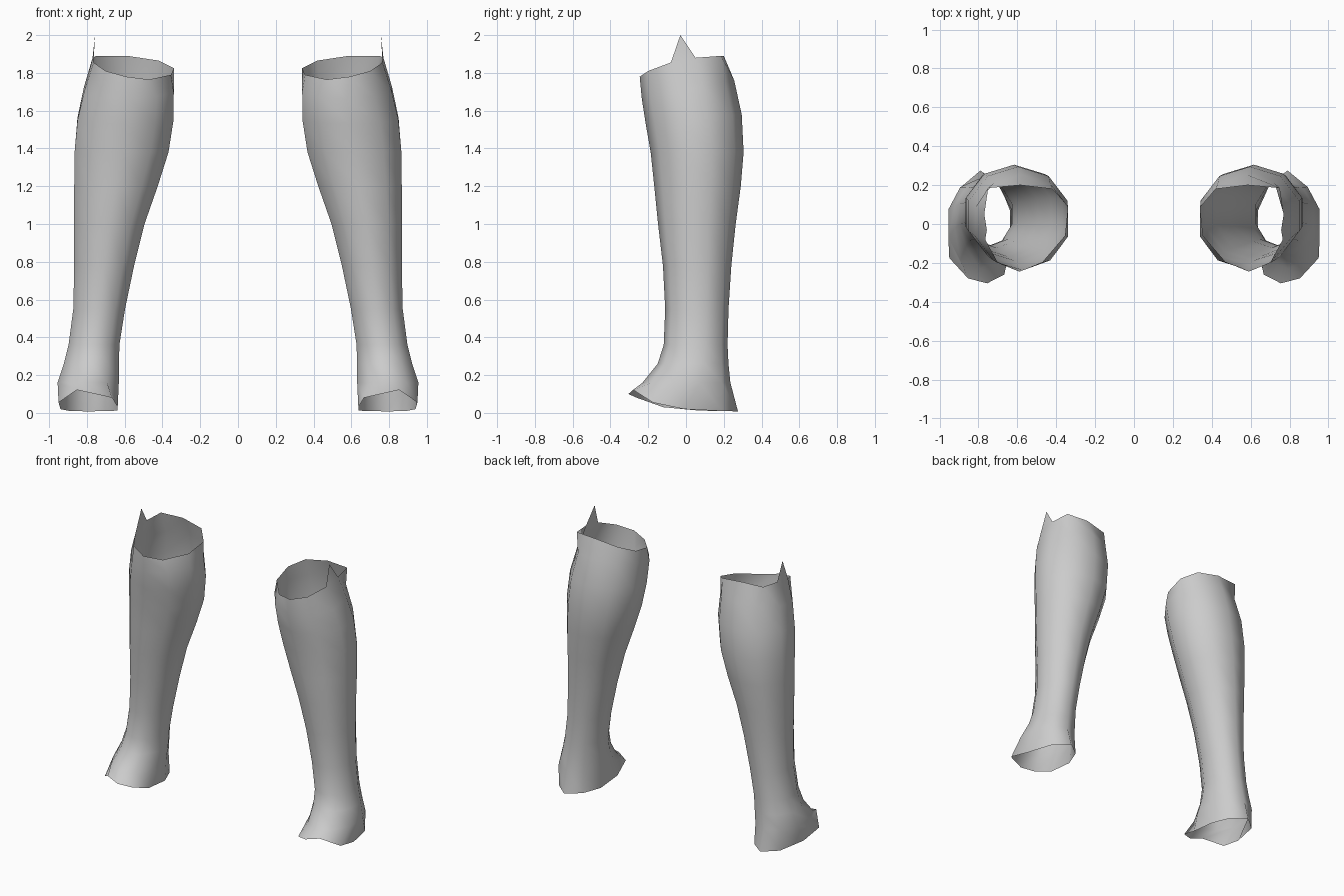
import bpy, bmesh, math

cube = bpy.data.objects.get("Cube")
if cube:
    bpy.data.objects.remove(cube, do_unlink=True)

SIDES = 10

mat = bpy.data.materials.new("plain grey")
mat.use_nodes = True
GREY = (0.6, 0.6, 0.6, 1.0)
mat.diffuse_color = GREY
mat.node_tree.nodes["Principled BSDF"].inputs["Base Color"].default_value = GREY

# Uneven upper rim, from the front round by the outer side
TOP = [(.59, -.245, 1.78), (.70, -.20, 1.81), (.765, -.08, 1.855), (.77, .05, 1.88),
       (.75, .185, 1.89), (.585, .20, 1.89), (.42, .18, 1.865), (.34, .09, 1.825),
       (.355, -.06, 1.79), (.47, -.195, 1.765)]

# Lower rim, drawn forward and up over the foot
BOTTOM = [(.755, -.305, .10), (.853, -.28, .122), (.95, -.175, .055), (.94, -.01, .02),
          (.89, .19, .01), (.79, .275, .008), (.69, .20, .01), (.638, .07, .012),
          (.637, -.12, .03), (.667, -.26, .08)]

# Leg sections: height, inner x, outer x, front y, back y, tilt
SECTIONS = [
    (1.71, .340, .815, -.234, .255, .2),
    (1.55, .342, .850, -.213, .295, .1),
    (1.38, .368, .865, -.187, .305, 0),
    (1.20, .425, .867, -.168, .290, 0),
    (1.00, .495, .867, -.148, .263, 0),
    (0.78, .550, .867, -.122, .240, 0),
    (0.55, .598, .872, -.110, .225, 0),
    (0.36, .628, .897, -.118, .220, 0),
    (0.26, .630, .922, -.150, .225, 0),
    (0.16, .631, .955, -.230, .235, 0),
]


def section(z, x0, x1, y0, y1, tilt):
    """Ten-sided oval that fills the given extents."""
    points = []
    for k in range(SIDES):
        a = -math.pi / 2 + k * math.tau / SIDES
        x = (x0 + x1) / 2 + (x1 - x0) / 2 * math.cos(a) / math.cos(math.pi / SIDES)
        y = (y0 + y1) / 2 + (y1 - y0) / 2 * math.sin(a)
        points.append((x, y, z + tilt * y))
    return points


def leg_shell(name, side):
    bm = bmesh.new()
    rings = [TOP] + [section(*s) for s in SECTIONS] + [BOTTOM]
    rings = [[bm.verts.new((side * x, y, z)) for x, y, z in r] for r in rings]

    def face(verts):
        bm.faces.new(verts if side > 0 else verts[::-1]).smooth = True

    # Open tube
    for upper, lower in zip(rings, rings[1:]):
        for k in range(SIDES):
            n = (k + 1) % SIDES
            face([upper[k], lower[k], lower[n], upper[n]])
    # Pointed tab on the outer side of the upper rim
    tip = bm.verts.new((side * .757, -.03, 2.0))
    face([tip, rings[0][2], rings[0][3]])

    mesh = bpy.data.meshes.new(name)
    bm.to_mesh(mesh)
    bm.free()
    mesh.materials.append(mat)
    obj = bpy.data.objects.new(name, mesh)
    bpy.context.collection.objects.link(obj)


leg_shell("left_leg_shell", 1)
leg_shell("right_leg_shell", -1)
